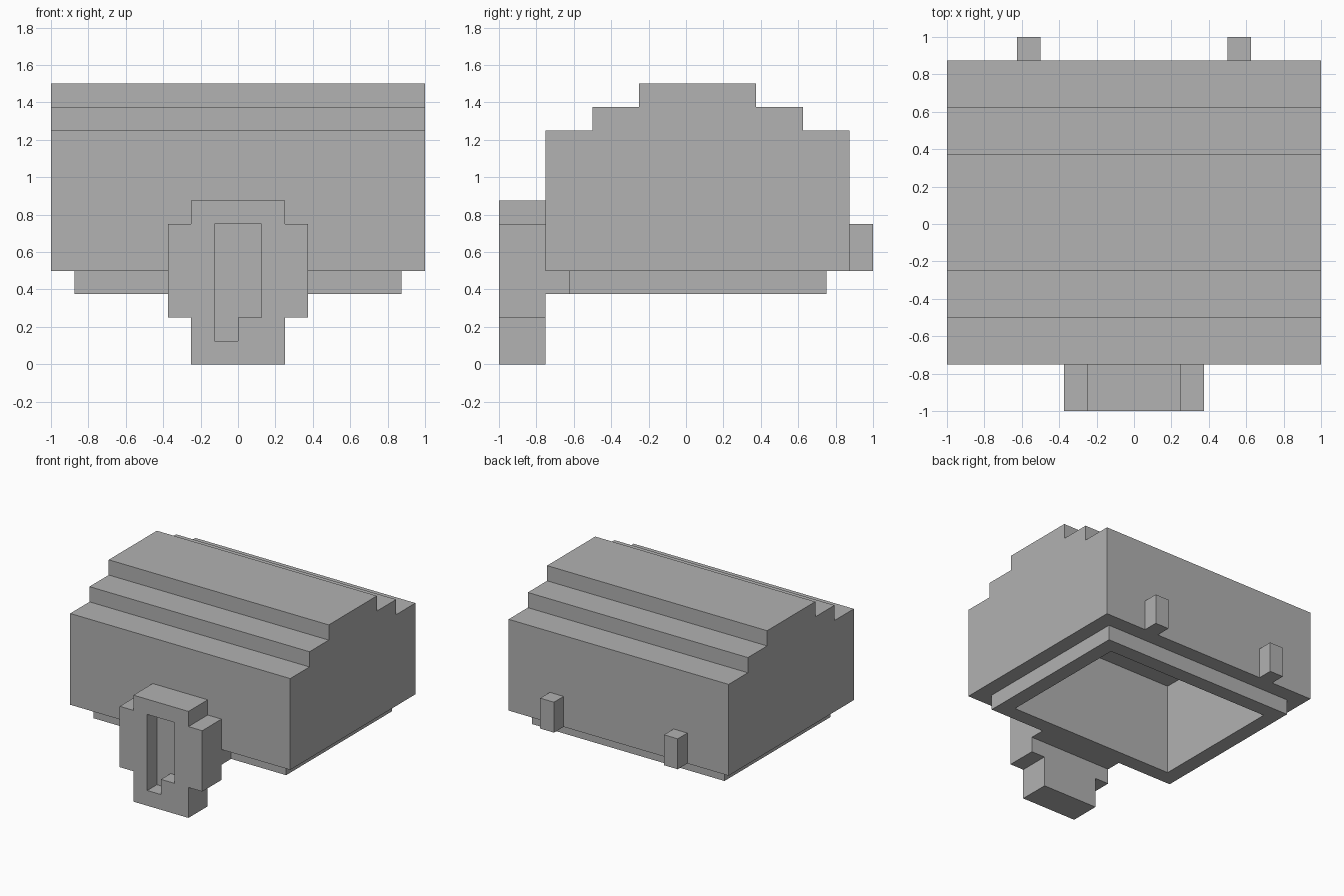
import bpy, bmesh
from mathutils import Vector

old = bpy.data.objects.get("Cube")
if old:
    bpy.data.objects.remove(old, do_unlink=True)

U = 0.125  # the model sits on a grid of this unit

grey = bpy.data.materials.new("plain grey")
grey.use_nodes = True
grey.diffuse_color = (0.445, 0.445, 0.445, 1)
grey.node_tree.nodes["Principled BSDF"].inputs["Base Color"].default_value = grey.diffuse_color


def prism(name, profile, axis, start, end):
    """Extrude a 2D profile (in grid units) along an axis from start to end."""
    place = {"x": lambda a, b: (start, a, b),
             "y": lambda a, b: (a, start, b),
             "z": lambda a, b: (a, b, start)}[axis]
    bm = bmesh.new()
    face = bm.faces.new([bm.verts.new(Vector(place(a, b)) * U) for a, b in profile])
    grown = bmesh.ops.extrude_face_region(bm, geom=[face])["geom"]
    shift = Vector([(end - start) * U if axis == k else 0 for k in "xyz"])
    bmesh.ops.translate(bm, vec=shift,
                        verts=[v for v in grown if isinstance(v, bmesh.types.BMVert)])
    bmesh.ops.recalc_face_normals(bm, faces=bm.faces)
    mesh = bpy.data.meshes.new(name)
    bm.to_mesh(mesh)
    bm.free()
    mesh.materials.append(grey)
    obj = bpy.data.objects.new(name, mesh)
    bpy.context.collection.objects.link(obj)
    return obj


def rect(a0, a1, b0, b1):
    return [(a0, b0), (a1, b0), (a1, b1), (a0, b1)]


def cut(obj, cutter):
    mod = obj.modifiers.new("hollow", "BOOLEAN")
    mod.operation = "DIFFERENCE"
    mod.solver = "EXACT"
    mod.object = cutter
    cutter.hide_render = True
    cutter.hide_viewport = True
    cutter.display_type = "WIRE"


# Lid with a stepped roof
lid = prism("lid", [(-6, 4), (7, 4), (7, 10), (5, 10), (5, 11), (3, 11), (3, 12),
                    (-2, 12), (-2, 11), (-4, 11), (-4, 10), (-6, 10)], "x", -8, 8)

# Inset rim below the lid, with a tab reaching the latch
rim = prism("rim", [(-7, -5), (-3, -5), (-3, -6), (3, -6), (3, -5), (7, -5),
                    (7, 6), (-7, 6)], "z", 3, 4)

# Hollow inside, open at the bottom
cavity = prism("cavity_cutter", rect(-6, 6, -4, 5), "z", 2, 9)
cut(lid, cavity)
cut(rim, cavity)

# Latch plate with stepped corners and a recessed keyhole
half = [(2, 0), (2, 2), (3, 2), (3, 6), (2, 6), (2, 7)]
latch = prism("latch", half + [(-a, b) for a, b in reversed(half)], "y", -8, -6)
keyhole = prism("keyhole_cutter", [(-1, 1), (0, 1), (0, 2), (1, 2), (1, 6), (-1, 6)],
                "y", -9, -7)
cut(latch, keyhole)

# Hinge stubs on the back
for side, x in (("left", 4), ("right", -5)):
    prism(side + "_hinge", rect(x, x + 1, 7, 8), "z", 4, 6)

# Bake the cuts and drop the cutters
bpy.context.view_layer.update()
graph = bpy.context.evaluated_depsgraph_get()
for obj in (lid, rim, latch):
    baked = bpy.data.meshes.new_from_object(obj.evaluated_get(graph))
    obj.modifiers.clear()
    obj.data = baked
for cutter in (cavity, keyhole):
    bpy.data.objects.remove(cutter, do_unlink=True)
